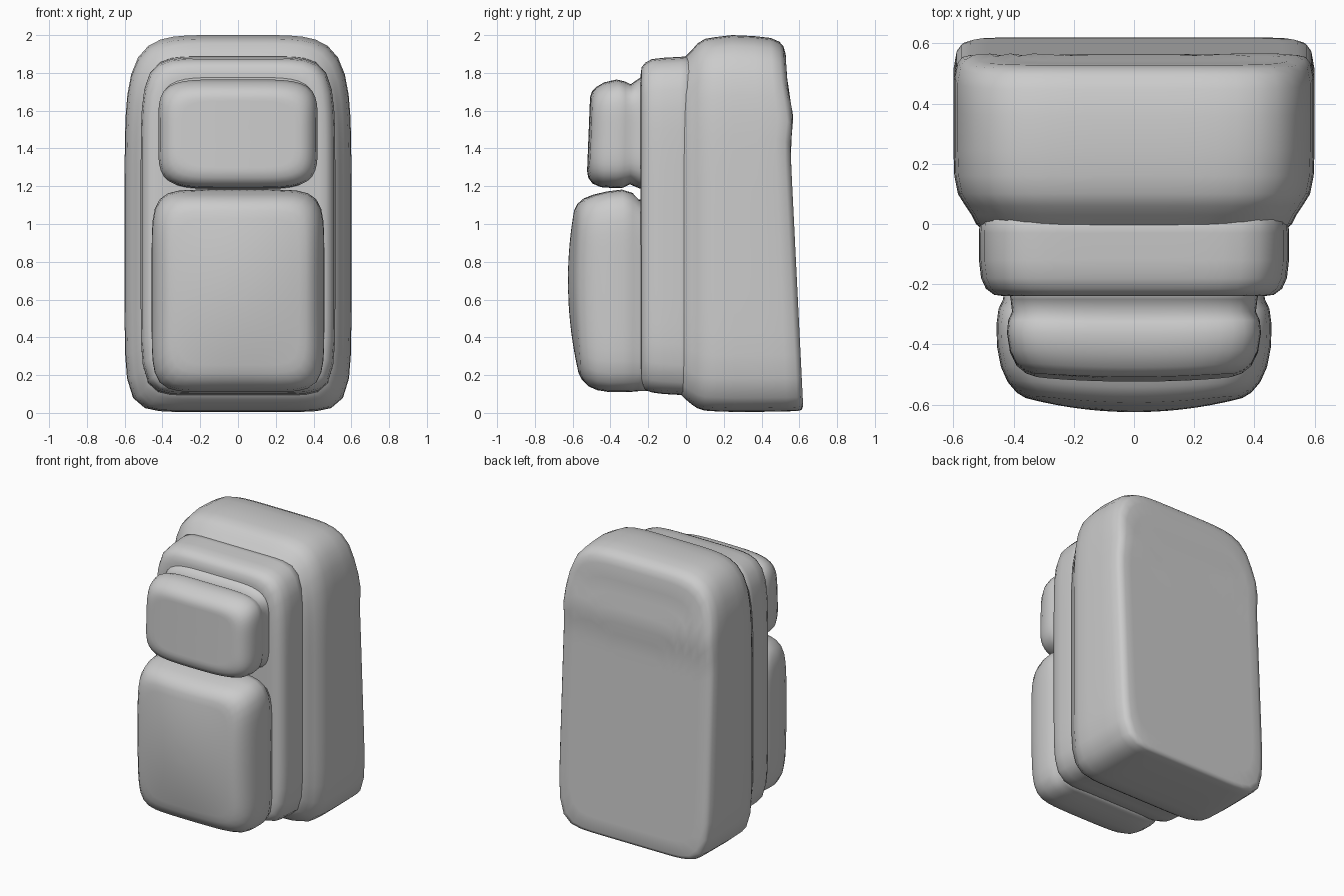
import bpy, bmesh, math

cube = bpy.data.objects.get("Cube")
if cube:
    bpy.data.objects.remove(cube, do_unlink=True)

fabric = bpy.data.materials.new("grey_fabric")
fabric.use_nodes = True
GREY = (0.6, 0.6, 0.6, 1)
fabric.diffuse_color = GREY
fabric.node_tree.nodes["Principled BSDF"].inputs["Base Color"].default_value = GREY

SEGMENTS = 72
CAP_SCALES = [0.9 - 0.1 * i for i in range(9)]


def outline(width, low, high, top_power, bottom_power):
    """Soft rectangle in x and z, with its own corner power above and below."""
    middle, half = (low + high) / 2, (high - low) / 2
    points = []
    for i in range(SEGMENTS):
        a = 2 * math.pi * i / SEGMENTS
        c, s = math.cos(a), math.sin(a)
        n = top_power if s > 0 else bottom_power
        r = (abs(c) ** n + abs(s) ** n) ** (-1 / n)
        points.append((width * r * c, middle + half * r * s))
    return points


def padded_part(name, stations, top_power, bottom_power, warp):
    """Loft soft rectangles (y, half width, low z, high z) and close both ends."""
    bm = bmesh.new()
    rings = []

    def add_ring(points, y):
        rings.append([bm.verts.new((x, warp(x, y, z), z)) for x, z in points])

    def scaled(station, k):
        y, width, low, high = station
        mid = (low + high) / 2
        return [(x * k, mid + (z - mid) * k) for x, z in
                outline(width, low, high, top_power, bottom_power)]

    for k in reversed(CAP_SCALES):
        add_ring(scaled(stations[0], k), stations[0][0])
    for station in stations:
        add_ring(scaled(station, 1), station[0])
    for k in CAP_SCALES:
        add_ring(scaled(stations[-1], k), stations[-1][0])
    for a, b in zip(rings, rings[1:]):
        for i in range(SEGMENTS):
            j = (i + 1) % SEGMENTS
            bm.faces.new((a[i], a[j], b[j], b[i]))
    bm.faces.new(rings[0])
    bm.faces.new(rings[-1])
    bmesh.ops.recalc_face_normals(bm, faces=bm.faces)
    for face in bm.faces:
        face.smooth = True
    mesh = bpy.data.meshes.new(name)
    bm.to_mesh(mesh)
    bm.free()
    mesh.materials.append(fabric)
    obj = bpy.data.objects.new(name, mesh)
    bpy.context.collection.objects.link(obj)
    return obj


def back_lean(x, y, z):
    # The back panel slopes out to the base and has a shallow padded ridge
    weight = min(max((y - 0.2) / 0.32, 0), 1)
    ridge = 0.022 * math.exp(-((z - 1.57) / 0.1) ** 2)
    return y + weight * (0.062 * (1 - z / 1.25) + ridge)


def lower_bulge(x, y, z):
    # The front of the big pocket is full in the middle
    weight = min(max((-0.25 - y) / 0.27, 0), 1)
    return y - weight * 0.09 * (1 - (x / 0.5) ** 2) * (1 - ((z - 0.7) / 0.62) ** 2)


def upper_bulge(x, y, z):
    # The small pocket sags forward towards its base
    weight = min(max((-0.25 - y) / 0.2, 0), 1)
    return y - weight * (0.025 * (1 - (x / 0.45) ** 2) + 0.04 * (1.5 - z))


# Main compartment, from its front shoulder to the back panel
padded_part("main_compartment", [
    (-0.04, 0.48, 0.11, 1.84), (0.0, 0.525, 0.07, 1.89), (0.03, 0.54, 0.045, 1.92),
    (0.06, 0.56, 0.025, 1.955), (0.1, 0.585, 0.012, 1.98), (0.16, 0.597, 0.008, 1.99),
    (0.25, 0.6, 0.005, 2.0), (0.38, 0.6, 0.006, 1.995), (0.48, 0.6, 0.008, 1.985),
    (0.53, 0.59, 0.01, 1.965), (0.55, 0.575, 0.015, 1.94), (0.56, 0.545, 0.035, 1.9),
], 5.5, 9, back_lean)

# Front compartment
padded_part("front_compartment", [
    (-0.24, 0.43, 0.18, 1.79), (-0.235, 0.465, 0.145, 1.83), (-0.215, 0.492, 0.12, 1.855),
    (-0.18, 0.508, 0.108, 1.873), (-0.12, 0.515, 0.1, 1.88), (-0.03, 0.515, 0.095, 1.885),
    (0.05, 0.51, 0.08, 1.89),
], 7, 9, lambda x, y, z: y)

# Large lower pocket
padded_part("lower_pocket", [
    (-0.535, 0.36, 0.21, 1.07), (-0.525, 0.39, 0.175, 1.105), (-0.5, 0.42, 0.14, 1.135),
    (-0.46, 0.442, 0.12, 1.155), (-0.4, 0.455, 0.11, 1.172), (-0.33, 0.457, 0.11, 1.182),
    (-0.28, 0.45, 0.112, 1.165), (-0.25, 0.435, 0.115, 1.13), (-0.2, 0.43, 0.115, 1.12),
], 7, 7, lower_bulge)

# Small upper pocket
padded_part("upper_pocket", [
    (-0.49, 0.33, 1.28, 1.67), (-0.482, 0.36, 1.245, 1.7), (-0.46, 0.39, 1.215, 1.725),
    (-0.42, 0.412, 1.195, 1.75), (-0.36, 0.422, 1.19, 1.765), (-0.32, 0.418, 1.192, 1.755),
    (-0.29, 0.405, 1.21, 1.74), (-0.25, 0.41, 1.19, 1.77), (-0.2, 0.42, 1.17, 1.8),
], 5, 5, upper_bulge)
